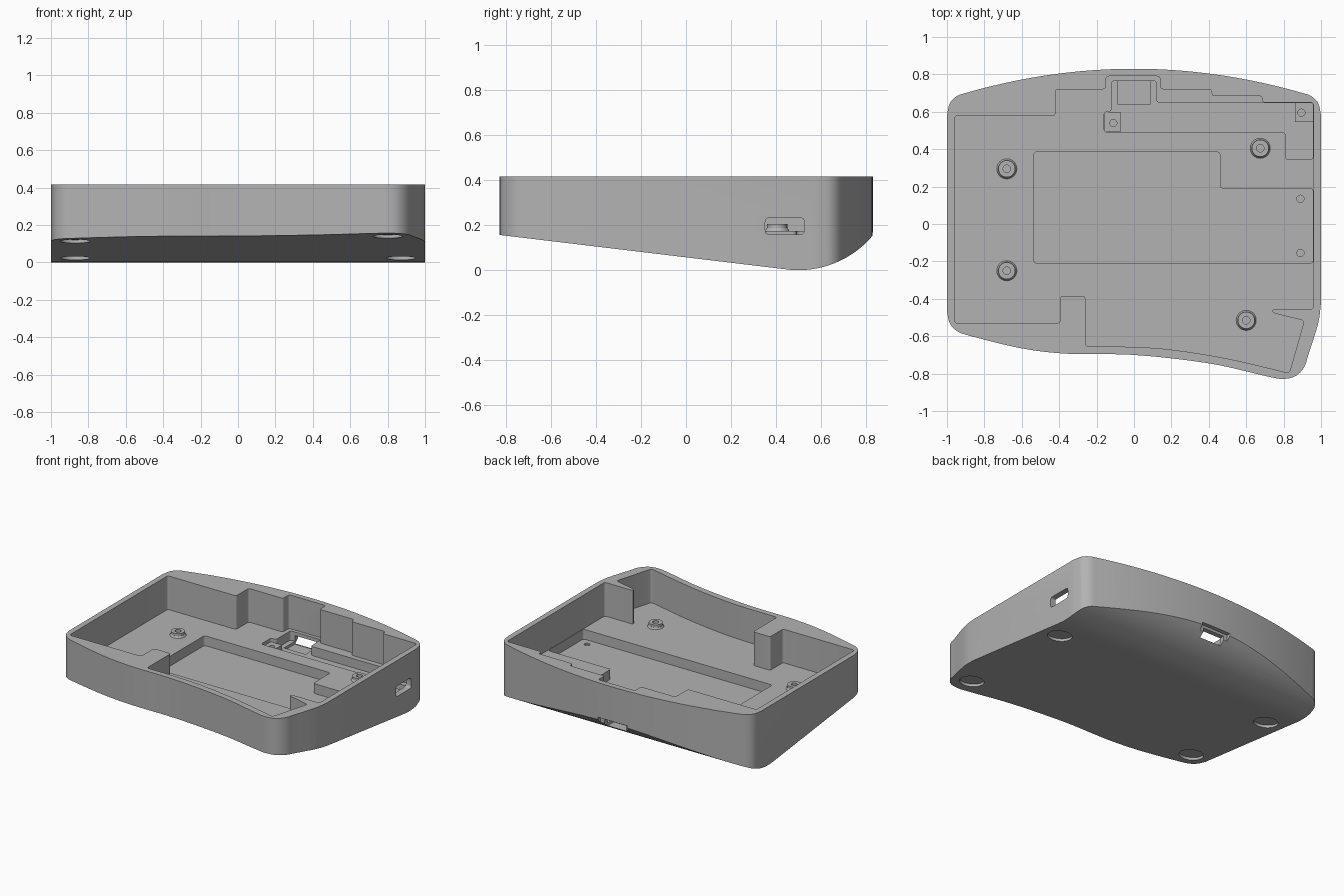
import bpy, bmesh, math
from mathutils import Vector

cube = bpy.data.objects.get("Cube")
if cube:
    bpy.data.objects.remove(cube)

TOP, FLOOR, POCKET, CHANNEL = 0.415, 0.175, 0.105, 0.11

grey = bpy.data.materials.new("plain grey")
grey.use_nodes = True
grey.diffuse_color = (0.45, 0.45, 0.45, 1)
grey.node_tree.nodes["Principled BSDF"].inputs["Base Color"].default_value = (0.45, 0.45, 0.45, 1)


def prism(name, points, low, high, axis="z"):
    """Extrude a closed outline along z, or a (y, z) outline along x."""
    place = (lambda p, h: (p[0], p[1], h)) if axis == "z" else (lambda p, h: (h, p[0], p[1]))
    bm = bmesh.new()
    a = [bm.verts.new(place(p, low)) for p in points]
    b = [bm.verts.new(place(p, high)) for p in points]
    bm.faces.new(a)
    bm.faces.new(b)
    for i in range(len(a)):
        j = (i + 1) % len(a)
        bm.faces.new((a[i], a[j], b[j], b[i]))
    bmesh.ops.recalc_face_normals(bm, faces=bm.faces)
    return finish(name, bm)


def frustum(name, x, y, low, high, r1, r2):
    bm = bmesh.new()
    bmesh.ops.create_cone(bm, cap_ends=True, segments=40, radius1=r1, radius2=r2, depth=high - low)
    bmesh.ops.translate(bm, verts=bm.verts, vec=(x, y, (low + high) / 2))
    return finish(name, bm)


def finish(name, bm):
    mesh = bpy.data.meshes.new(name)
    bm.to_mesh(mesh)
    bm.free()
    mesh.materials.append(grey)
    obj = bpy.data.objects.new(name, mesh)
    bpy.context.collection.objects.link(obj)
    return obj


def combine(target, tool, operation="DIFFERENCE"):
    mod = target.modifiers.new("combine", "BOOLEAN")
    mod.object, mod.operation, mod.solver = tool, operation, "EXACT"
    bpy.context.view_layer.objects.active = target
    bpy.ops.object.modifier_apply(modifier=mod.name)
    bpy.data.objects.remove(tool)


def smooth(points, steps=6):
    """Smooth open curve through the points."""
    p = [Vector(q) for q in points]
    p = [2 * p[0] - p[1]] + p + [2 * p[-1] - p[-2]]
    out = []
    for a, b, c, d in zip(p, p[1:], p[2:], p[3:]):
        for k in range(steps):
            t = k / steps
            out.append(0.5 * (2 * b + (c - a) * t + (2 * a - 5 * b + 4 * c - d) * t ** 2
                              + (3 * b - a - 3 * c + d) * t ** 3))
    return out + [p[-2]]


def fillet(points, radius=0.018, steps=4):
    """Round every sharp corner of an outline."""
    p = [Vector(q) for q in points]
    out = []
    for i, c in enumerate(p):
        u, v = p[i - 1] - c, p[(i + 1) % len(p)] - c
        if u.angle(v) > 2.6:
            out.append(c)
            continue
        a = c + u.normalized() * min(radius, u.length * 0.45)
        b = c + v.normalized() * min(radius, v.length * 0.45)
        for k in range(steps + 1):
            t = k / steps
            out.append(a * (1 - t) ** 2 + c * 2 * t * (1 - t) + b * t ** 2)
    return out


def rect(x1, x2, y1, y2):
    return [(x1, y1), (x2, y1), (x2, y2), (x1, y2)]


# Outer shell: bowed back, straight sides, wavy front with a protruding corner
back = [(0.88 - 1.76 * k / 32, 0.83 - 0.16 * (0.88 - 1.76 * k / 32) ** 2) for k in range(33)]
left_back = smooth([(1, 0.58), (0.985, 0.645), (0.945, 0.685), back[0]])
right_back = [(-q[0], q[1]) for q in reversed(left_back)]
front = smooth([(-1, -0.47), (-0.985, -0.53), (-0.95, -0.57), (-0.88, -0.597), (-0.6, -0.665),
                (-0.35, -0.694), (0, -0.7), (0.4, -0.745), (0.7, -0.812), (0.79, -0.828),
                (0.86, -0.815), (0.91, -0.765), (0.935, -0.69), (0.985, -0.53), (1, -0.42)])
case = prism("case", left_back + back[1:-1] + right_back + front, 0, TOP)

# Sloping underside with a rounded back edge
arc = [(0.5 + 0.43 * math.sin(t), 0.43 - 0.43 * math.cos(t))
       for t in [-0.12 + 1.3 * k / 24 for k in range(25)]]
slope_start = (-1, arc[0][1] + 0.12 * (arc[0][0] + 1))
combine(case, prism("underside_cut", [slope_start] + arc + [(1, -0.3), (-1, -0.3)], -1.2, 1.2, "x"))

# Main cavity, leaving a front pillar and a corner wedge
front_wall = smooth([(0.83, -0.797), (0.5, -0.72), (0.2, -0.672), (-0.02, -0.657), (-0.26, -0.655)], 5)
cavity = [(-0.26, -0.385), (-0.395, -0.385), (-0.395, -0.53), (-0.96, -0.53), (-0.96, 0.578),
          (-0.42, 0.578), (-0.42, 0.72), (-0.15, 0.72), (-0.15, 0.79), (0.14, 0.79), (0.14, 0.72),
          (0.415, 0.72), (0.415, 0.685), (0.685, 0.685), (0.685, 0.65), (0.96, 0.65),
          (0.96, -0.455), (0.74, -0.455), (0.74, -0.475), (0.91, -0.517)]
combine(case, prism("cavity_cut", fillet(cavity + front_wall), FLOOR, 1))

# Sunken battery pocket and the board channel along the back
pocket = [(-0.535, -0.21), (0.957, -0.21), (0.957, 0.19), (0.46, 0.19), (0.46, 0.385), (-0.535, 0.385)]
combine(case, prism("pocket_cut", fillet(pocket), POCKET, 0.22))
channel = [(-0.12, 0.765), (-0.12, 0.6), (-0.16, 0.6), (-0.16, 0.49), (0.81, 0.49), (0.81, 0.345),
           (0.957, 0.345), (0.957, 0.648), (0.12, 0.648), (0.12, 0.765)]
combine(case, prism("channel_cut", fillet(channel), CHANNEL, 0.22))
combine(case, prism("socket_cut", rect(-0.085, 0.085, 0.64, 0.762), 0.09, 0.2))

# Cable opening through the back, with an outer recess
combine(case, prism("cable_cut", rect(-0.085, 0.085, 0.7, 1), 0.093, 0.15))
combine(case, prism("cable_recess_cut", rect(-0.115, 0.115, 0.8, 1), 0.07, 0.168))

# Switch opening through the side wall
combine(case, prism("switch_cut", fillet(rect(0.352, 0.525, 0.158, 0.233), 0.02), 0.9, 1.1, "x"))

# Board posts with screw holes
for x, y, w in ((-0.115, 0.545, 0.044), (0.91, 0.603, 0.048)):
    combine(case, prism("board_post", rect(x - w, x + w, y - w - 0.01, y + w + 0.01), 0.09, 0.15), "UNION")
for x, y, z in ((-0.11, 0.54, 0.09), (0.895, 0.595, 0.09), (0.89, 0.135, 0.088), (0.89, -0.155, 0.094)):
    combine(case, frustum("small_hole_cut", x, y, z, 0.2, 0.019, 0.019))

# Flared screw bosses on the floor
for x, y in ((-0.68, 0.295), (0.675, 0.405), (-0.68, -0.25), (0.6, -0.515)):
    combine(case, frustum("boss_flare", x, y, FLOOR - 0.01, FLOOR + 0.012, 0.06, 0.046), "UNION")
    combine(case, frustum("boss", x, y, FLOOR - 0.01, FLOOR + 0.03, 0.045, 0.045), "UNION")
    combine(case, frustum("boss_hole_cut", x, y, 0.145, 0.3, 0.02, 0.02))

# Round foot recesses under the case, square to the slope
for x, y in ((-0.87, -0.46), (0.8, -0.68), (-0.87, 0.29), (0.87, 0.29)):
    z = arc[0][1] + 0.12 * (arc[0][0] - y)
    foot = frustum("foot_cut", 0, 0, -0.03, 0.018, 0.08, 0.08)
    foot.location = (x, y, z)
    foot.rotation_euler.x = -math.atan(0.12)
    bpy.context.view_layer.update()
    combine(case, foot)

bpy.ops.object.select_all(action="DESELECT")
case.select_set(True)
bpy.context.view_layer.objects.active = case
bpy.ops.object.shade_smooth_by_angle(angle=math.radians(30))
